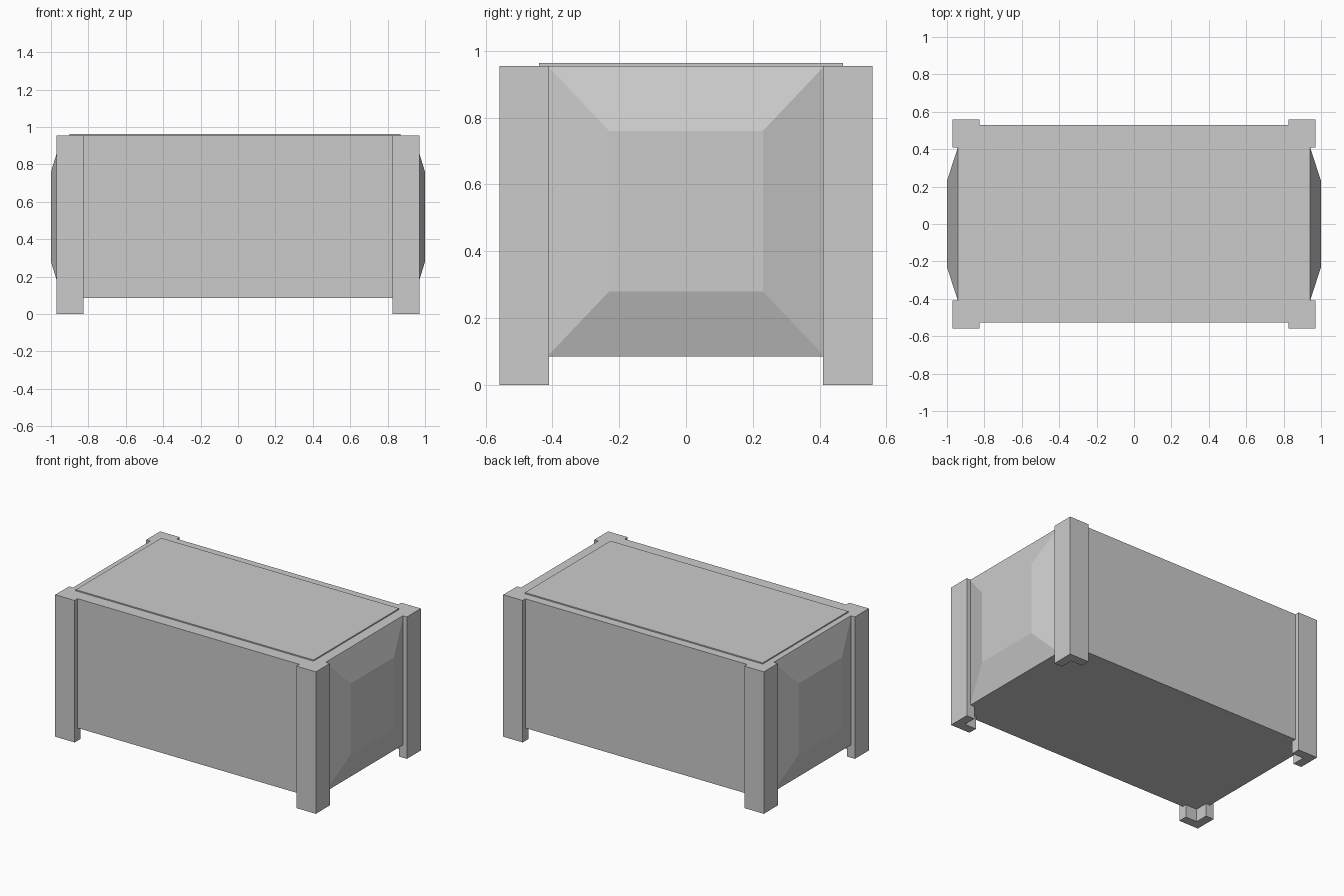
import bpy, bmesh

if "Cube" in bpy.data.objects:
    bpy.data.objects.remove(bpy.data.objects["Cube"])


def make_object(name, bm):
    bmesh.ops.recalc_face_normals(bm, faces=bm.faces)
    mesh = bpy.data.meshes.new(name)
    bm.to_mesh(mesh)
    bm.free()
    ob = bpy.data.objects.new(name, mesh)
    bpy.context.collection.objects.link(ob)
    return ob


def loft(name, rings, skip_first_cap=False):
    """Join matching rings of points and close the ends."""
    bm = bmesh.new()
    vs = [[bm.verts.new(p) for p in ring] for ring in rings]
    for a, b in zip(vs, vs[1:]):
        for i in range(len(a)):
            j = (i + 1) % len(a)
            bm.faces.new((a[i], a[j], b[j], b[i]))
    bm.faces.new(vs[0])
    bm.faces.new(vs[-1])
    return make_object(name, bm)


def rect(x0, x1, y0, y1):
    return [(x0, y0), (x1, y0), (x1, y1), (x0, y1)]


def prism(name, outline, z0, z1):
    return loft(name, [[(x, y, z) for x, y in outline] for z in (z0, z1)])


BASE, TOP = 0.085, 0.955

# Main box
prism("chest_body", rect(-0.94, 0.94, -0.526, 0.528), BASE, TOP)

# Thin, slightly offset lid panel
prism("lid_panel", rect(-0.9, 0.87, -0.44, 0.47), TOP - 0.01, 0.963)

# L-shaped corner posts that also form the feet
X0, X1, Y0, Y1, T = 0.825, 0.97, 0.41, 0.558, 0.06
angle = [(X1, Y1), (X0, Y1), (X0, Y1 - T), (X1 - T, Y1 - T), (X1 - T, Y0), (X1, Y0)]
for sx, side in ((-1, "left"), (1, "right")):
    for sy, end in ((-1, "front"), (1, "back")):
        prism(f"{end}_{side}_post", [(sx * x, sy * y) for x, y in angle], 0, TOP)

# Raised bevelled panels on both ends
for sx, side in ((-1, "left"), (1, "right")):
    rings = [(0.92, 0.415, BASE, TOP), (0.94, 0.415, BASE, TOP), (1.0, 0.23, 0.28, 0.76)]
    loft(f"{side}_end_panel",
         [[(sx * x, y, z) for y, z in rect(-w, w, z0, z1)] for x, w, z0, z1 in rings])
